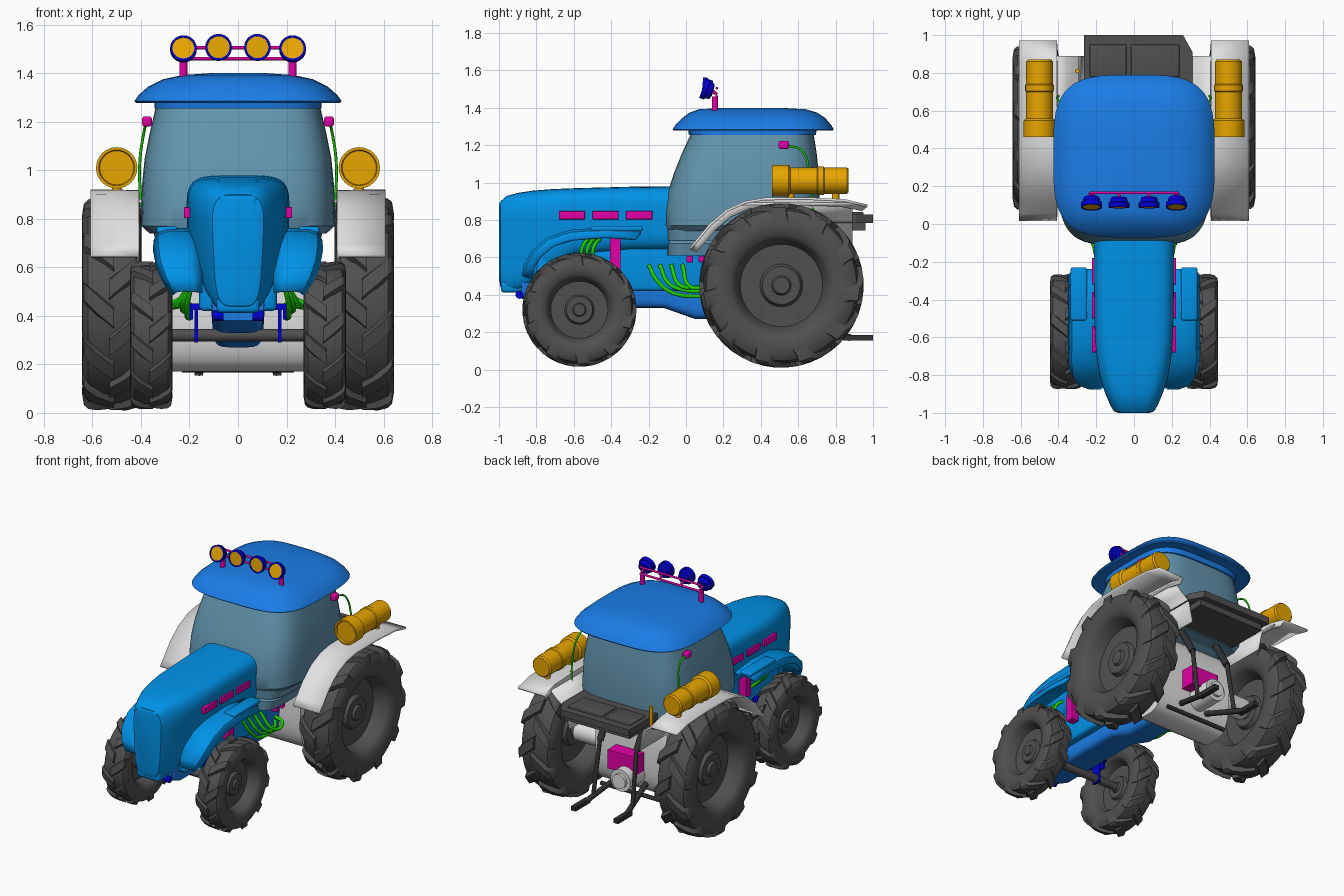
import bpy, bmesh, math
from mathutils import Vector, Matrix

cube = bpy.data.objects.get("Cube")
if cube:
    bpy.data.objects.remove(cube, do_unlink=True)


def material(name, r, g, b):
    m = bpy.data.materials.new(name)
    col = [((c / 255 + 0.055) / 1.055) ** 2.4 if c else 0 for c in (r, g, b)] + [1]
    m.diffuse_color = col
    m.use_nodes = True
    m.node_tree.nodes["Principled BSDF"].inputs["Base Color"].default_value = col
    return m


HOOD = material("hood blue", 0, 148, 234)
ROOF = material("roof blue", 28, 130, 240)
CAB = material("cab grey blue", 98, 148, 174)
WHITE = material("off white", 226, 226, 226)
DARK = material("rubber grey", 80, 80, 80)
YELLOW = material("amber", 242, 174, 0)
PINK = material("magenta", 228, 0, 168)
GREEN = material("hose green", 26, 212, 0)
NAVY = material("deep blue", 0, 0, 210)
BLACK = material("link charcoal", 50, 50, 50)


def finish(name, bm, mat, angle=35):
    bmesh.ops.recalc_face_normals(bm, faces=bm.faces)
    me = bpy.data.meshes.new(name)
    bm.to_mesh(me)
    bm.free()
    ob = bpy.data.objects.new(name, me)
    bpy.context.collection.objects.link(ob)
    me.materials.append(mat)
    if angle:
        bpy.ops.object.select_all(action='DESELECT')
        ob.select_set(True)
        bpy.context.view_layer.objects.active = ob
        bpy.ops.object.shade_smooth_by_angle(angle=math.radians(angle))
    return ob


def skin(bm, rings, closed=True, caps=True):
    """Bridge successive rings of points with quads."""
    vr = [[bm.verts.new(p) for p in ring] for ring in rings]
    n = len(vr[0])
    for a, b in zip(vr, vr[1:]):
        for i in range(n if closed else n - 1):
            j = (i + 1) % n
            bm.faces.new((a[i], a[j], b[j], b[i]))
    if caps:
        bm.faces.new(vr[0])
        bm.faces.new(vr[-1])


def loft(name, rings, mat, angle=35):
    bm = bmesh.new()
    skin(bm, rings)
    return finish(name, bm, mat, angle)


def box(name, lo, hi, mat, bevel=0.0):
    bm = bmesh.new()
    lo, hi = Vector(lo), Vector(hi)
    size = [abs(v) for v in hi - lo]
    bmesh.ops.create_cube(bm, size=1, matrix=Matrix.Translation((lo + hi) / 2) @ Matrix.Diagonal((*size, 1)))
    if bevel:
        bmesh.ops.bevel(bm, geom=bm.edges[:], offset=bevel, segments=3, affect='EDGES', profile=0.5)
    return finish(name, bm, mat, 35 if bevel else 0)


def lathe(name, profile, centre, axis, mat, seg=32):
    """Turn (distance, radius) pairs about an axis."""
    rot = Vector(axis).to_track_quat('Z', 'Y')
    rings = [[Vector(centre) + rot @ Vector((r * math.cos(t), r * math.sin(t), a))
              for t in (2 * math.pi * k / seg for k in range(seg))] for a, r in profile]
    return loft(name, rings, mat)


def rod(name, p, q, r, mat, seg=12):
    d = Vector(q) - Vector(p)
    return lathe(name, [(0, r), (d.length, r)], p, d, mat, seg)


def hose(name, pts, r, mat):
    cu = bpy.data.curves.new(name, 'CURVE')
    cu.dimensions = '3D'
    cu.bevel_depth, cu.bevel_resolution, cu.use_fill_caps = r, 2, True
    sp = cu.splines.new('BEZIER')
    sp.bezier_points.add(len(pts) - 1)
    for bp, p in zip(sp.bezier_points, pts):
        bp.co = p
        bp.handle_left_type = bp.handle_right_type = 'AUTO'
    cu.materials.append(mat)
    ob = bpy.data.objects.new(name, cu)
    bpy.context.collection.objects.link(ob)


def oval(n, power):
    """Unit rounded square."""
    out = []
    for k in range(n):
        t = 2 * math.pi * (k + 0.5) / n
        c, s = math.cos(t), math.sin(t)
        out.append((math.copysign(abs(c) ** (2 / power), c), math.copysign(abs(s) ** (2 / power), s)))
    return out


def stack(name, levels, power, mat):
    """Rounded plan outlines at (z, half width, front, back)."""
    return loft(name, [[(u * w, (f + b) / 2 + v * (b - f) / 2, z) for u, v in oval(48, power)]
                       for z, w, f, b in levels], mat)


def tunnel(name, sections, power, mat):
    """Rounded upright sections at (y, bottom, top, half width at top, at bottom)."""
    return loft(name, [[(u * (wb + (wt - wb) * min(1, (v + 1) / 1.6)), y, (b + t) / 2 + v * (t - b) / 2)
                        for u, v in oval(40, power)] for y, b, t, wt, wb in sections], mat)


def wheel(name, s, xc, y, z, R, W, lugs):
    half = [(.2, .04), (.2, .1), (.13, .12), (.13, .23), (.02, .26), (.02, .5),
            (.36, .56), (.45, .61), (.5, .72), (.49, .84), (.4, .915), (.15, .945)]
    prof = [(-a * W, r * R) for a, r in half] + [(a * W, r * R) for a, r in reversed(half)]
    lathe(name + "_tyre", prof, (s * xc, y, z), (1, 0, 0), DARK, 48)
    bm = bmesh.new()
    # chevron lugs wrap from the tread centre down the shoulder
    for side in (1, -1):
        for k in range(lugs):
            a0 = 2 * math.pi * (k + (0.5 if side > 0 else 0)) / lugs
            rings = []
            for t, ro, ri in ((-.04, 1, .92), (.25, 1, .92), (.4, .985, .88), (.47, .95, .84), (.5, .85, .78)):
                mid = a0 + 0.55 * max(t, 0)
                wd = 0.42 / lugs * math.pi
                rings.append([(s * xc + side * t * W, y + r * R * math.sin(a), z + r * R * math.cos(a))
                              for r, a in ((ri, mid - wd), (ro, mid - wd * .7), (ro, mid + wd * .7), (ri, mid + wd))])
            skin(bm, rings)
    finish(name + "_lugs", bm, DARK, 30)


def sheet(name, rows, thick, mat):
    bm = bmesh.new()
    skin(bm, rows, False, False)
    ob = finish(name, bm, mat, 40)
    mod = ob.modifiers.new("thickness", 'SOLIDIFY')
    mod.thickness, mod.offset = thick, 0


def fender(name, s, path, hub, section, taper, thick, mat):
    """Sweep (x, drop towards hub) points along a (y, z) path."""
    rows = []
    for i, (y, z) in enumerate(path):
        d = (Vector(hub) - Vector((y, z))).normalized()
        k = taper[i] if i < len(taper) else 1
        x0 = section[0][0]
        rows.append([(s * (x0 + (x - x0) * k), y + d.x * e, z + d.y * e) for x, e in section])
    sheet(name, rows, thick, mat)


# Hood and chassis
tunnel("hood", [(-1, .48, .86, .085, .075), (-.992, .44, .9, .108, .09), (-.96, .412, .928, .128, .1),
                (-.9, .415, .945, .155, .115), (-.82, .45, .957, .183, .14), (-.72, .52, .965, .2, .165),
                (-.6, .6, .97, .21, .195), (-.3, .63, .978, .213, .208), (0, .63, .98, .213, .208)], 4.5, HOOD)
box("grille_panel", (-.08, -1, .55), (.08, -.96, .9), HOOD, .018)
box("chin", (-.088, -.99, .412), (.088, -.86, .48), HOOD, .018)
box("engine_block", (-.16, -.8, .42), (.16, .1, .68), HOOD, .02)
tunnel("chassis", [(-.88, .38, .5, .11, .1), (-.75, .33, .5, .112, .1), (-.12, .33, .5, .112, .1),
                   (.05, .27, .5, .112, .1), (.36, .27, .5, .112, .1)], 5, ROOF)

# Cab and roof
stack("cab", [(.74, .365, -.1, .68), (.77, .398, -.115, .71), (.85, .4, -.112, .715), (.95, .395, -.098, .715),
              (1.05, .385, -.065, .71), (1.15, .365, -.025, .70), (1.28, .335, .035, .68)], 4, CAB)
stack("cab_sill", [(.69, .335, -.1, .5), (.75, .35, -.105, .6)], 5, CAB)
stack("cab_step", [(.61, .3, -.1, .3), (.675, .32, -.1, .35), (.69, .3, -.09, .35)], 5, CAB)
stack("roof_band", [(1.255, .345, .015, .695), (1.29, .345, .01, .7)], 4, ROOF)
stack("roof", [(1.29, .35, .01, .7), (1.278, .42, -.065, .785), (1.285, .428, -.072, .79), (1.31, .41, -.055, .775),
               (1.345, .37, -.02, .745), (1.375, .31, .02, .7), (1.392, .23, .07, .64), (1.4, .12, .2, .5)], 3.6, ROOF)

# Rear body, platform and linkage
arch = [(.45 + .155 * u, .455 + .285 * v) for u, v in oval(32, 3)]
loft("rear_housing", [[(x, y, z) for y, z in arch] for x in (-.27, .27)], WHITE)
rod("rear_axle", (-.46, .51, .45), (.46, .51, .45), .07, WHITE, 24)
rod("front_axle", (-.33, -.57, .32), (.33, -.57, .32), .026, DARK)
deck = [(-.265, .6), (.31, .6), (.31, .91), (.26, 1), (-.265, 1)]
loft("platform", [[(x, y, z) for x, y in deck] for z in (.785, .83)], DARK, 0)
box("platform_base", (-.24, .6, .745), (.26, .96, .79), DARK)
for x0, x1 in ((-.235, -.04), (-.015, .24)):
    box("deck_panel", (x0, .78, .825), (x1, .95, .842), DARK, .005)
box("hitch_block", (-.1, .57, .35), (.11, .7, .48), PINK)
lathe("power_takeoff", [(0, .075), (.18, .075), (.18, .05), (.2, .05)], (-.03, .58, .325), (0, 1, 0), WHITE)
rod("drawbar", (-.23, .6, .18), (.23, .6, .18), .014, BLACK)
rod("deck_lever", (-.3, .81, .8), (-.3, .81, .93), .012, YELLOW)

# Light bar, with the outer lamps tipped upward
for z in (1.46, 1.505):
    rod("lamp_rail", (-.235, .165, z), (.235, .165, z), .007, PINK)
for x, z, tip in ((-.225, 1.495, .35), (-.08, 1.505, .08), (.08, 1.505, .08), (.225, 1.495, .35)):
    lathe("lamp_housing", [(-.03, .025), (-.025, .042), (0, .048), (.002, .055), (.028, .055), (.028, .046), (.022, .045)],
          (x, .115, z), (0, -1, tip), NAVY, 24)
    lathe("lamp_lens", [(.02, .046), (.026, .046)], (x, .115, z), (0, -1, tip), YELLOW, 24)
    rod("lamp_bracket", (x, .165, 1.47), (x, .13, z), .008, PINK)

rear_path = [(.02, .645), (.06, .69), (.13, .775), (.22, .85), (.32, .895), (.42, .912), (.65, .914), (.85, .904), (.97, .875)]
front_path = [(-.87, .5), (-.86, .56), (-.82, .63), (-.74, .7), (-.62, .74), (-.42, .755), (-.24, .735)]
for s, side in ((1, "left"), (-1, "right")):
    wheel(side + "_rear_wheel", s, .52, .51, .45, .44, .245, 11)
    wheel(side + "_front_wheel", s, .358, -.57, .32, .305, .175, 10)
    fender(side + "_rear_fender", s, rear_path, (.51, .45),
           [(.412, .04), (.412, .0), (.608, 0)], [], .014, WHITE)
    fender(side + "_front_fender", s, front_path, (-.5, .4),
           [(.15, .02), (.2, 0), (.29, 0), (.325, .012), (.343, .05)], [.6, .8, .94], .014, HOOD)
    box(side + "_fender_rib", (s * .25, -.51, .74), (s * .335, -.23, .768), HOOD, .01)
    sheet(side + "_inner_skirt", [[(s * x, y, z) for x, z in ((.42, .89), (.36, .83), (.3, .79), (.27, .65))]
                                  for y in (.3, .6, .89)], .012, WHITE)
    # side canister
    lathe(side + "_canister", [(.012, .07), (0, .074), (0, .085), (.088, .085), (.098, .071), (.24, .071), (.245, .076),
                               (.275, .076), (.28, .071), (.4, .071), (.41, .062)], (s * .5, .46, 1.01), (0, 1, 0), YELLOW)
    for y in (.56, .8):
        rod(side + "_canister_foot", (s * .5, y, .91), (s * .5, y, .96), .02, YELLOW)
    # vents, markers and wiring
    for y in (-.68, -.5, -.32):
        box(side + "_vent", (s * .19, y, .803), (s * .223, y + .14, .848), PINK, .004)
    box(side + "_pillar", (s * .14, -.405, .52), (s * .213, -.35, .71), PINK)
    for y in (.02, .085):
        box(side + "_connector", (s * .2, y - .018, .573), (s * .29, y + .018, .607), PINK, .008)
    box(side + "_marker", (s * .355, .495, 1.18), (s * .395, .55, 1.222), PINK, .01)
    hose(side + "_marker_wire", [(s * .375, .54, 1.2), (s * .385, .62, 1.17), (s * .405, .66, 1.03), (s * .4, .68, .85)], .006, GREEN)
    rod(side + "_rail_post", (s * .225, .155, 1.38), (s * .225, .155, 1.46), .017, PINK)
    for i in range(4):
        y = -.2 + .06 * i
        hose(side + "_hose", [(s * .18, y, .56), (s * (.205 + .018 * i), y + .05, .47 - .01 * i),
                              (s * (.21 + .018 * i), y + .13, .41 + .015 * i), (s * .2, .12, .39 + .03 * i)], .011, GREEN)
    for i in range(3):
        y = -.5 + .03 * i
        hose(side + "_front_hose", [(s * .16, y, .7), (s * .22, y - .04, .68), (s * .23, y - .06, .62), (s * .17, y - .03, .54)], .01, GREEN)
    # front axle carriers and rear lift arms
    rod(side + "_front_stub", (s * .06, -.89, .4), (s * .105, -.89, .4), .022, NAVY)
    box(side + "_axle_beam", (s * .11, -.65, .425), (s * .2, -.5, .45), NAVY)
    box(side + "_axle_hanger", (s * .185, -.62, .385), (s * .2, -.52, .45), NAVY)
    box(side + "_axle_bracket", (s * .165, -.6, .29), (s * .18, -.54, .43), NAVY)
    rod(side + "_lower_link", (s * .1, .57, .26), (s * .16, .88, .17), .018, BLACK)
    box(side + "_link_end", (s * .145, .84, .155), (s * .18, 1, .185), BLACK)
    rod(side + "_lift_rod", (s * .15, .8, .19), (s * .14, .74, .56), .014, BLACK)
    rod(side + "_lift_arm", (s * .14, .74, .55), (s * .14, .62, .76), .022, BLACK)
